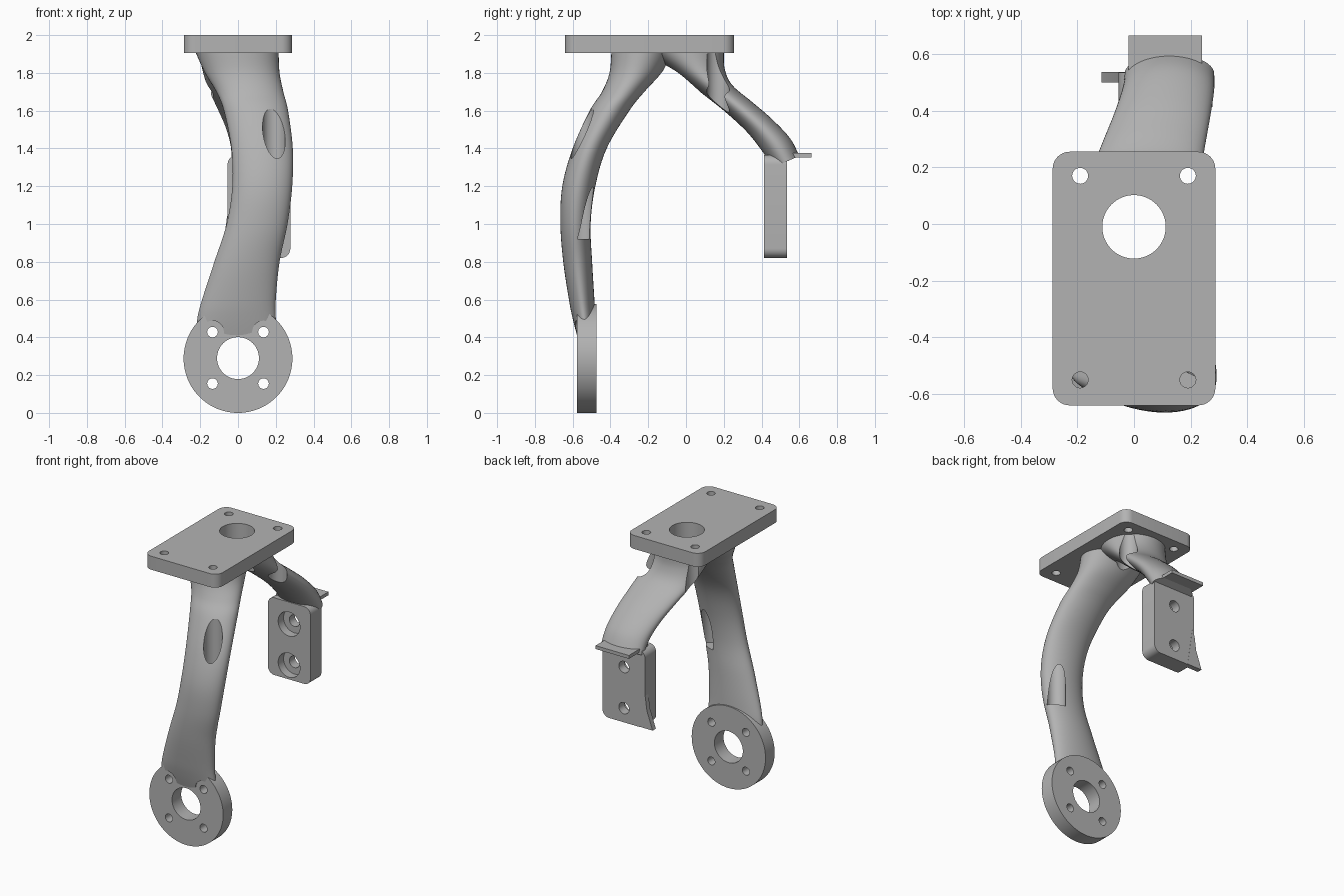
import bpy, bmesh, math
from mathutils import Vector, Matrix

cube = bpy.data.objects.get("Cube")
if cube:
    bpy.data.objects.remove(cube, do_unlink=True)

grey = bpy.data.materials.new("cast_grey")
grey.use_nodes = True
grey.diffuse_color = (0.45, 0.45, 0.45, 1)
grey.node_tree.nodes["Principled BSDF"].inputs["Base Color"].default_value = (0.45, 0.45, 0.45, 1)
parts = []


def finish(name, bm, keep=True):
    bmesh.ops.recalc_face_normals(bm, faces=bm.faces)
    mesh = bpy.data.meshes.new(name)
    bm.to_mesh(mesh)
    bm.free()
    ob = bpy.data.objects.new(name, mesh)
    bpy.context.scene.collection.objects.link(ob)
    if keep:
        mesh.materials.append(grey)
        parts.append(ob)
    return ob


def cylinder(name, centre, radius, length, axis="Z", keep=False, sides=64):
    bm = bmesh.new()
    turn = Matrix.Rotation(math.pi / 2, 4, "X") if axis == "Y" else Matrix()
    bmesh.ops.create_cone(bm, cap_ends=True, segments=sides, radius1=radius, radius2=radius,
                          depth=length, matrix=Matrix.Translation(centre) @ turn)
    return finish(name, bm, keep)


def extrude_outline(name, points, offset):
    bm = bmesh.new()
    face = bm.faces.new([bm.verts.new(p) for p in points])
    new = bmesh.ops.extrude_face_region(bm, geom=[face])["geom"]
    bmesh.ops.translate(bm, vec=offset, verts=[v for v in new if isinstance(v, bmesh.types.BMVert)])
    return finish(name, bm)


def rounded_rect(a0, a1, b0, b1, r, steps=8):
    corners = [(a1 - r, b1 - r), (a0 + r, b1 - r), (a0 + r, b0 + r), (a1 - r, b0 + r)]
    return [(a + r * math.cos(t), b + r * math.sin(t))
            for q, (a, b) in enumerate(corners)
            for t in [(q + k / steps) * math.pi / 2 for k in range(steps + 1)]]


def spline(rows, steps=6):
    # Catmull-Rom through the section rows
    rows = [Vector(r) for r in rows]
    out = []
    for i in range(len(rows) - 1):
        p0, p1, p2, p3 = rows[max(i - 1, 0)], rows[i], rows[i + 1], rows[min(i + 2, len(rows) - 1)]
        for k in range(steps):
            t = k / steps
            out.append(p1 + (p2 - p0) * (t / 2) + (p0 * 2 - p1 * 5 + p2 * 4 - p3) * (t * t / 2)
                       + (p1 * 3 - p0 - p2 * 3 + p3) * (t ** 3 / 2))
    return out + [rows[-1]]


def loft(name, rows, sides=48):
    # each row: x min, x max, outer point y z, inner point y z
    bm = bmesh.new()
    rings = []
    for x0, x1, ay, az, by, bz in spline(rows):
        ring = []
        for k in range(sides):
            c, s = math.cos(k * math.tau / sides), math.sin(k * math.tau / sides)
            ring.append(bm.verts.new(((x0 + x1) / 2 + c * (x1 - x0) / 2,
                                      (ay + by) / 2 + s * (ay - by) / 2,
                                      (az + bz) / 2 + s * (az - bz) / 2)))
        rings.append(ring)
    for a, b in zip(rings, rings[1:]):
        for k in range(sides):
            j = (k + 1) % sides
            bm.faces.new((a[k], a[j], b[j], b[k]))
    bm.faces.new(rings[0])
    bm.faces.new(rings[-1])
    return finish(name, bm)


def cut(ob, cutters):
    for c in cutters:
        m = ob.modifiers.new("cut", "BOOLEAN")
        m.operation, m.solver, m.object = "DIFFERENCE", "EXACT", c
        bpy.context.view_layer.update()
        baked = bpy.data.meshes.new_from_object(ob.evaluated_get(bpy.context.evaluated_depsgraph_get()))
        ob.modifiers.clear()
        ob.data = baked
        bpy.data.objects.remove(c, do_unlink=True)


# Top mounting plate with shaft hole and four bolt holes
top = extrude_outline("top_plate",
                      [(x, y, 1.905) for x, y in rounded_rect(-0.287, 0.287, -0.64, 0.255, 0.06)],
                      (0, 0, 0.095))
bolts = [(x, y) for x in (-0.19, 0.19) for y in (0.17, -0.55)]
cut(top, [cylinder("hole", (x, y, 1.95), 0.028, 0.3) for x, y in bolts]
    + [cylinder("hole", (0, -0.01, 1.95), 0.112, 0.3)])

# Lower ring flange
ring = cylinder("ring_flange", (0, -0.526, 0.288), 0.288, 0.102, "Y", True, 96)
ring_holes = [(x, z) for x in (-0.135, 0.135) for z in (0.155, 0.428)]
cut(ring, [cylinder("hole", (x, -0.526, z), 0.028, 0.3, "Y") for x, z in ring_holes]
    + [cylinder("hole", (0, -0.526, 0.29), 0.111, 0.3, "Y")])

# Long front leg: z, x min, x max, y front, y back
front_rows = [(1.91, -0.225, 0.215, -0.395, -0.06), (1.8, -0.175, 0.22, -0.405, -0.13),
              (1.7, -0.115, 0.24, -0.445, -0.22), (1.6, -0.075, 0.265, -0.51, -0.3),
              (1.4, -0.035, 0.29, -0.6, -0.42), (1.2, -0.03, 0.287, -0.655, -0.48),
              (1.0, -0.06, 0.262, -0.665, -0.505), (0.8, -0.125, 0.22, -0.65, -0.497),
              (0.6, -0.19, 0.2, -0.62, -0.485), (0.5, -0.215, 0.2, -0.6, -0.48),
              (0.4, -0.22, 0.205, -0.574, -0.482), (0.32, -0.2, 0.2, -0.55, -0.49)]
front = loft("front_leg", [(x0, x1, y0, z, y1, z) for z, x0, x1, y0, y1 in front_rows])
cut(front, [cylinder("bolt_channel", (0.19, -0.55, 1.46), 0.06, 1.08),
            cylinder("shaft_hole", (0, -0.01, 1.8), 0.112, 0.6),
            cylinder("ring_hole", (0, -0.526, 0.29), 0.111, 0.4, "Y")]
    + [cylinder("hole", (x, -0.526, 0.428), 0.028, 0.4, "Y") for x in (-0.135, 0.135)]
    + [cylinder("bolt_seat", (x, -0.677, 0.428), 0.06, 0.2, "Y") for x in (-0.135, 0.135)])

# Short rear leg
rear = loft("rear_leg", [(-0.21, 0.21, 0.2, 1.91, -0.22, 1.91), (-0.19, 0.215, 0.205, 1.82, -0.09, 1.825),
                         (-0.16, 0.23, 0.245, 1.735, 0.06, 1.71), (-0.115, 0.25, 0.345, 1.65, 0.2, 1.6),
                         (-0.07, 0.27, 0.45, 1.56, 0.32, 1.49), (-0.04, 0.283, 0.55, 1.455, 0.4, 1.39),
                         (-0.033, 0.283, 0.6, 1.36, 0.46, 1.3)])
cut(rear, [cylinder("shaft_hole", (0, -0.01, 1.7), 0.112, 0.8)]
    + [cylinder("bolt_channel", (x, 0.17, 1.6), 0.06, 0.8) for x in (-0.19, 0.19)])

# Rear bracket with two counterbored holes
bracket = extrude_outline("rear_bracket",
                          [(x, 0.412, z) for x, z in rounded_rect(-0.055, 0.277, 0.82, 1.365, 0.05)],
                          (0, 0.123, 0))
cut(bracket, [cylinder("hole", (0.11, 0.47, z), 0.04, 0.4, "Y") for z in (0.92, 1.21)]
    + [cylinder("counterbore", (0.11, 0.412, z), 0.085, 0.12, "Y") for z in (0.92, 1.21)])

# Thin lip above the bracket and flared lower corner
extrude_outline("rear_lip", [(-0.02, 0.45, 1.352), (0.24, 0.45, 1.352), (0.24, 0.665, 1.352), (-0.02, 0.665, 1.352)],
                (0, 0, 0.024))
extrude_outline("bracket_flare", [(-0.04, 0.5, 1.1), (-0.058, 0.5, 1.04), (-0.07, 0.5, 0.95),
                                  (-0.115, 0.5, 0.822), (0.0, 0.5, 0.822)], (0, 0.036, 0))

# Smooth shading with sharp edges kept
bpy.ops.object.select_all(action="DESELECT")
for ob in parts:
    ob.select_set(True)
bpy.context.view_layer.objects.active = parts[0]
bpy.ops.object.shade_smooth_by_angle(angle=math.radians(30))
